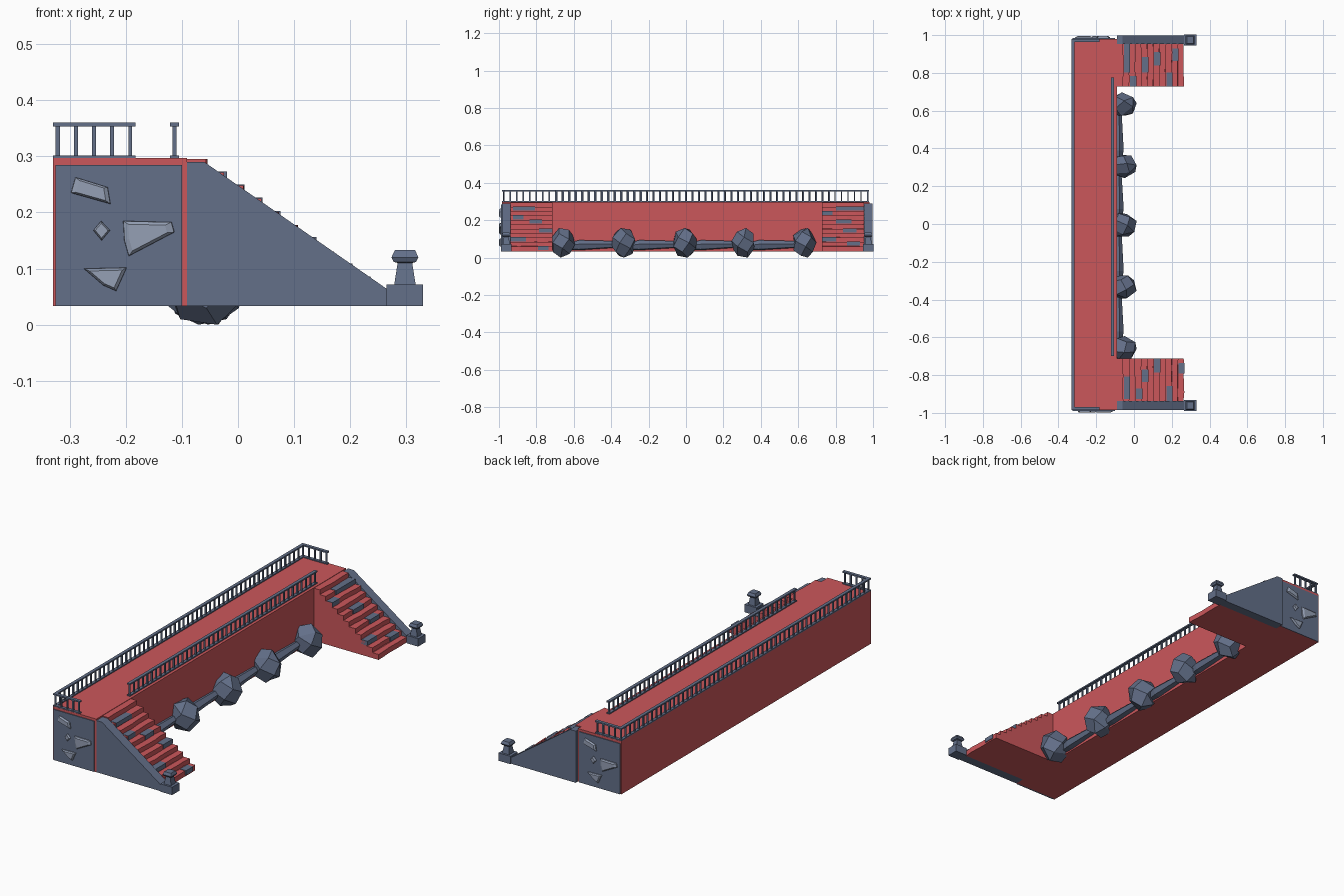
import bpy, bmesh, math, random
from mathutils import Vector

if "Cube" in bpy.data.objects:
    bpy.data.objects.remove(bpy.data.objects["Cube"])

random.seed(4)

def material(name, rgb):
    m = bpy.data.materials.new(name)
    m.diffuse_color = (*rgb, 1)
    m.use_nodes = True
    m.node_tree.nodes["Principled BSDF"].inputs["Base Color"].default_value = m.diffuse_color
    return m

RED = material("red brick", (0.60, 0.095, 0.105))
SLATE = material("slate stone", (0.125, 0.16, 0.25))
PALE = material("pale stone", (0.30, 0.35, 0.46))

def finish(name, bm, mat):
    bmesh.ops.recalc_face_normals(bm, faces=bm.faces)
    me = bpy.data.meshes.new(name)
    bm.to_mesh(me)
    bm.free()
    ob = bpy.data.objects.new(name, me)
    bpy.context.collection.objects.link(ob)
    me.materials.append(mat)
    return ob

def add_box(bm, x0, x1, y0, y1, z0, z1):
    vs = bmesh.ops.create_cube(bm, size=1)["verts"]
    for v in vs:
        v.co = Vector(((x0 + x1) / 2 + v.co.x * (x1 - x0),
                       (y0 + y1) / 2 + v.co.y * (y1 - y0),
                       (z0 + z1) / 2 + v.co.z * (z1 - z0)))

def box(name, mat, *b):
    bm = bmesh.new()
    add_box(bm, *b)
    return finish(name, bm, mat)

def loft(bm, rings):
    """Join equal-length rings of points into a closed solid."""
    rs = [[bm.verts.new(p) for p in r] for r in rings]
    n = len(rs[0])
    for a, b in zip(rs, rs[1:]):
        for i in range(n):
            bm.faces.new((a[i], a[(i + 1) % n], b[(i + 1) % n], b[i]))
    bm.faces.new(rs[0])
    bm.faces.new(rs[-1])

def prism_y(name, mat, profile, y0, y1):
    bm = bmesh.new()
    loft(bm, [[(x, y, z) for x, z in profile] for y in (y0, y1)])
    return finish(name, bm, mat)

G = 0.033  # underside of the walls; boulders hang a little lower

# Platform body
box("platform", RED, -0.33, -0.091, -0.985, 0.98, G, 0.297)

# End panels with raised pale stones (far end is turned 180 degrees in x)
STONES = [
    [(-.298, .235), (-.29, .263), (-.232, .245), (-.227, .215)],
    [(-.258, .168), (-.244, .185), (-.228, .168), (-.243, .15)],
    [(-.205, .185), (-.118, .183), (-.113, .165), (-.195, .122), (-.203, .15)],
    [(-.275, .1), (-.198, .102), (-.217, .06), (-.24, .07)],
]
for side, y in ((-1, -0.985), (1, 0.98)):
    tag = "front" if side < 0 else "rear"
    fx = (lambda x: x) if side < 0 else (lambda x: -0.425 - x)
    xs = sorted((fx(-0.325), fx(-0.10)))
    box(tag + "_end_panel", SLATE, xs[0], xs[1], y - 0.004, y + 0.004, G, 0.285)
    bm = bmesh.new()
    for s in STONES:
        c = sum((Vector(p) for p in s), Vector((0, 0))) / len(s)
        rings = []
        for k, d in ((1, 0), (0.98, 0.007), (0.75, 0.012)):
            ring = [c + (Vector(p) - c) * k for p in s]
            rings.append([(fx(p.x), y + side * (0.002 + d), p.y) for p in ring])
        loft(bm, rings)
    finish(tag + "_end_stones", bm, PALE)

# Railings: bottom rail, top rail and balusters
def railing(name, along_y, c, a, b, w=0.008):
    bm = bmesh.new()
    def piece(h, u0, u1, z0, z1):
        if along_y:
            add_box(bm, c - h, c + h, u0, u1, z0, z1)
        else:
            add_box(bm, u0, u1, c - h, c + h, z0, z1)
    piece(w, a, b, 0.296, 0.302)
    piece(w, a, b, 0.353, 0.36)
    n = round((b - a) / 0.035)
    for i in range(n + 1):
        u = a + 0.009 + (b - a - 0.018) * i / n
        piece(0.0035, u - 0.0035, u + 0.0035, 0.302, 0.353)
    finish(name, bm, SLATE)

railing("back_railing", True, -0.322, -0.984, 0.979)
railing("inner_railing", True, -0.113, -0.70, 0.775)
railing("front_end_railing", False, -0.976, -0.33, -0.183)
railing("rear_end_railing", False, 0.971, -0.33, -0.183)

# Staircases
N, RUN, RISE = 11, 0.032, 0.0235
def stairs(tag, inner, outer, edge, bricks):
    y_at = lambda t: inner + (outer - inner) * t
    prism_y(tag + "_stair_base", RED,
            [(-0.092, G), (-0.092, .289), (-0.06, .2715), (.233, .06), (.233, G)],
            inner, outer)
    steps, stones = bmesh.new(), bmesh.new()
    for i in range(N):
        xf, zt = -0.055 + RUN * i, 0.295 - RISE * i
        # tread with a ragged front edge
        front = [(xf + random.uniform(-.004, .002), y_at(k / 5)) for k in range(6)]
        outline = [(xf - 0.038, inner)] + front + [(xf - 0.038, outer)]
        loft(steps, [[(x, y, z) for x, y in outline] for z in (max(G, zt - .03), zt)])
        # slate bricks set in the tread
        for s, t0, t1 in bricks:
            if s == i:
                ya, yb = sorted((y_at(t0), y_at(t1)))
                add_box(stones, xf - .03, xf + .003, ya, yb, zt - .02, zt + .002)
    finish(tag + "_steps", steps, RED)
    finish(tag + "_step_bricks", stones, SLATE)

    # sloping side wall
    prism_y(tag + "_stair_side_wall", SLATE,
            [(-.091, G), (-.091, .29), (-.06, .29), (.265, .064), (.265, G)],
            outer, edge)
    # newel: plinth, tapered post and cap
    yc = (outer + edge) / 2
    box(tag + "_newel_plinth", SLATE, .265, .33, yc - .029, yc + .029, G, .072)
    bm = bmesh.new()
    loft(bm, [[(.2975 + sx * h, yc + sy * h, z)
               for sx, sy in ((-1, -1), (1, -1), (1, 1), (-1, 1))]
              for h, z in ((.019, .072), (.013, .11), (.02, .112), (.024, .12), (.018, .133))])
    finish(tag + "_newel_post", bm, SLATE)

stairs("front", -0.713, -0.937, -0.985,
       [(1, .42, .95), (4, .25, .55), (6, 0, .33), (8, .64, 1), (3, .7, .95), (10, .1, .35)])
stairs("rear", 0.727, 0.952, 0.997,
       [(1, .33, 1), (4, .33, .7), (6, .5, .82), (8, 0, .33), (2, 0, .25), (9, .6, .9)])

# Boulders: faceted hulls fitted to their bounds
def boulder(name, y):
    bm = bmesh.new()
    n = 17
    for i in range(n):
        z = 1 - 2 * (i + 0.5) / n
        a = i * 2.39996 + y * 2
        r = math.sqrt(1 - z * z)
        bm.verts.new((r * math.cos(a), r * math.sin(a), z))
    bmesh.ops.convex_hull(bm, input=bm.verts)
    bmesh.ops.dissolve_limit(bm, angle_limit=math.radians(24),
                             verts=bm.verts, edges=bm.edges)
    lo, hi = (-0.135, y - .062, 0.0), (0.014, y + .062, 0.158)
    for k in range(3):
        vals = [v.co[k] for v in bm.verts]
        m, s = min(vals), max(vals) - min(vals)
        for v in bm.verts:
            v.co[k] = lo[k] + (v.co[k] - m) / s * (hi[k] - lo[k])
    finish(name, bm, SLATE)

CENTRES = (-0.655, -0.335, -0.005, 0.305, 0.635)
for i, y in enumerate(CENTRES):
    boulder("boulder_%d" % (i + 1), y)

# Long tapered rocks between the boulders
for i, (a, b) in enumerate(zip(CENTRES, CENTRES[1:])):
    bm = bmesh.new()
    rings = []
    for y, r, zc in ((a + .03, .022, .06), (a + .085, .032, .066), (b - .06, .022, .07), (b - .03, .014, .07)):
        rings.append([(-.086 + r * math.cos(k * math.pi / 3 + .2), y,
                       zc + r * .9 * math.sin(k * math.pi / 3 + .2)) for k in range(6)])
    loft(bm, rings)
    finish("long_rock_%d" % (i + 1), bm, SLATE)
